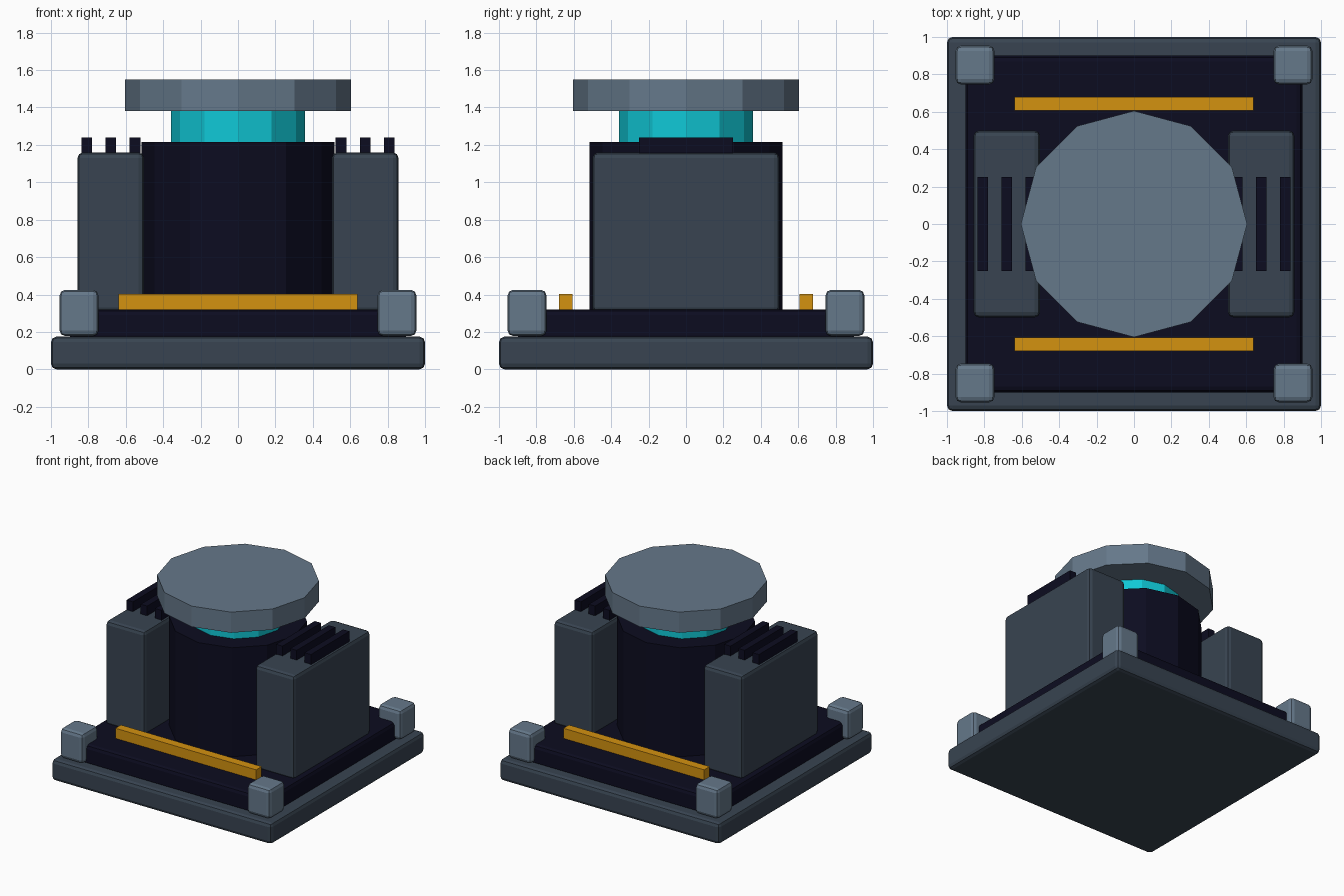
import bpy, math

if "Cube" in bpy.data.objects:
    bpy.data.objects.remove(bpy.data.objects["Cube"])


def material(name, rgb):
    # sRGB 0-255 to linear
    m = bpy.data.materials.new(name)
    lin = [((c / 255 + 0.055) / 1.055) ** 2.4 if c > 10 else c / 255 / 12.92 for c in rgb]
    m.diffuse_color = (*lin, 1)
    m.use_nodes = True
    m.node_tree.nodes["Principled BSDF"].inputs["Base Color"].default_value = m.diffuse_color
    return m


SLATE = material("dark slate", (56, 68, 81))
NAVY = material("near black navy", (12, 12, 32))
STEEL = material("steel grey", (101, 120, 138))
AMBER = material("amber", (212, 146, 16))
CYAN = material("cyan", (16, 200, 214))


def box(name, lo, hi, mat, bevel=0.0):
    bpy.ops.mesh.primitive_cube_add(size=1, location=[(a + b) / 2 for a, b in zip(lo, hi)])
    ob = bpy.context.object
    ob.name = name
    ob.scale = [b - a for a, b in zip(lo, hi)]
    bpy.ops.object.transform_apply(location=False, rotation=False, scale=True)
    ob.data.materials.append(mat)
    if bevel:
        mod = ob.modifiers.new("rounded edges", 'BEVEL')
        mod.width, mod.segments = bevel, 2
    return ob


def drum(name, radius, z0, z1, mat):
    # twelve-sided cylinder with corners on the axes
    bpy.ops.mesh.primitive_cylinder_add(vertices=12, radius=radius, depth=z1 - z0,
                                        location=(0, 0, (z0 + z1) / 2))
    ob = bpy.context.object
    ob.name = name
    ob.data.materials.append(mat)
    return ob


# Stepped foundation
box("base_slab", (-1, -1, 0), (1, 1, 0.175), SLATE, 0.03)
box("deck_plate", (-0.9, -0.9, 0.15), (0.9, 0.9, 0.32), NAVY, 0.03)

# Central stack
drum("core_drum", 0.515, 0.3, 1.215, NAVY)
drum("glowing_neck", 0.357, 1.2, 1.39, CYAN)
drum("top_cap", 0.605, 1.38, 1.55, STEEL)

for sx, side in ((-1, "left"), (1, "right")):
    # Side housing with vent fins on top
    x = 0.68 * sx
    box(f"{side}_housing", (x - 0.178, -0.5, 0.3), (x + 0.178, 0.5, 1.16), SLATE, 0.03)
    for i in range(3):
        fx = sx * (0.551 + 0.129 * i)
        box(f"{side}_vent_fin_{i + 1}", (fx - 0.029, -0.25, 1.14), (fx + 0.029, 0.25, 1.24), NAVY)
    # Corner posts
    for sy, end in ((-1, "front"), (1, "back")):
        px, py = 0.85 * sx, 0.85 * sy
        box(f"{end}_{side}_corner_post", (px - 0.104, py - 0.104, 0.178),
            (px + 0.104, py + 0.104, 0.425), STEEL, 0.03)

# Warning bars on the front and back of the deck
for sy, end in ((-1, "front"), (1, "back")):
    y = 0.642 * sy
    box(f"{end}_warning_bar", (-0.64, y - 0.036, 0.315), (0.64, y + 0.036, 0.403), AMBER)
